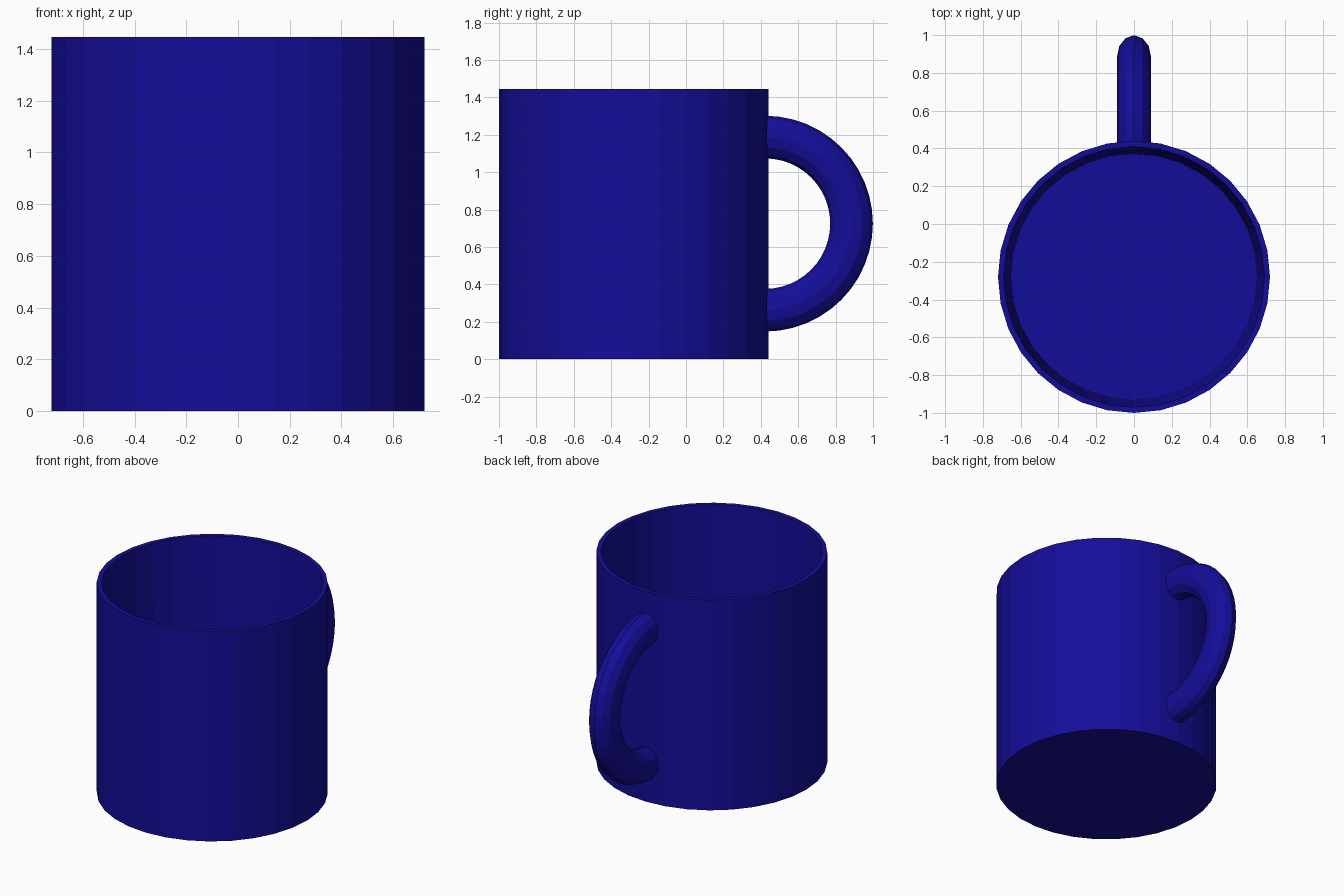
import bpy, bmesh
from math import sin, cos, pi

if "Cube" in bpy.data.objects:
    bpy.data.objects.remove(bpy.data.objects["Cube"])

blue = bpy.data.materials.new("blue_glaze")
blue.diffuse_color = (0.007, 0.004, 0.32, 1)
blue.use_nodes = True
blue.node_tree.nodes["Principled BSDF"].inputs["Base Color"].default_value = blue.diffuse_color


def loft(name, rings, cap_start=True, cap_end=True):
    """Skin a list of closed rings into a flat-shaded mesh."""
    bm = bmesh.new()
    loops = [[bm.verts.new(p) for p in ring] for ring in rings]
    for a, b in zip(loops, loops[1:]):
        n = len(a)
        for i in range(n):
            j = (i + 1) % n
            bm.faces.new((a[i], a[j], b[j], b[i]))
    if cap_start:
        bm.faces.new(loops[0][::-1])
    if cap_end:
        bm.faces.new(loops[-1])
    bmesh.ops.recalc_face_normals(bm, faces=bm.faces)
    mesh = bpy.data.meshes.new(name)
    bm.to_mesh(mesh)
    bm.free()
    mesh.materials.append(blue)
    obj = bpy.data.objects.new(name, mesh)
    bpy.context.collection.objects.link(obj)
    return obj


# Cup: 32-sided outer wall, thin rim, slightly tapered inside, flat floor
SIDES, CUP_Y, HEIGHT = 32, -0.28, 1.445
profile = [(0.72, 0), (0.72, HEIGHT), (0.69, HEIGHT), (0.652, 0.06)]
loft("cup", [[(r * cos(2 * pi * i / SIDES), CUP_Y + r * sin(2 * pi * i / SIDES), z)
              for i in range(SIDES)] for r, z in profile])

# Handle: oval tube swept around a half circle, ends sunk into the wall
STEPS, TUBE = 24, 12
MAJOR, HY, HZ = 0.463, 0.422, 0.725
rings = []
for s in range(STEPS + 1):
    a = -pi / 2 + pi * s / STEPS
    ring = []
    for t in range(TUBE):
        b = 2 * pi * t / TUBE
        r = MAJOR + 0.114 * cos(b)
        ring.append((0.09 * sin(b), HY + r * cos(a), HZ + r * sin(a)))
    rings.append(ring)
loft("handle", rings)
